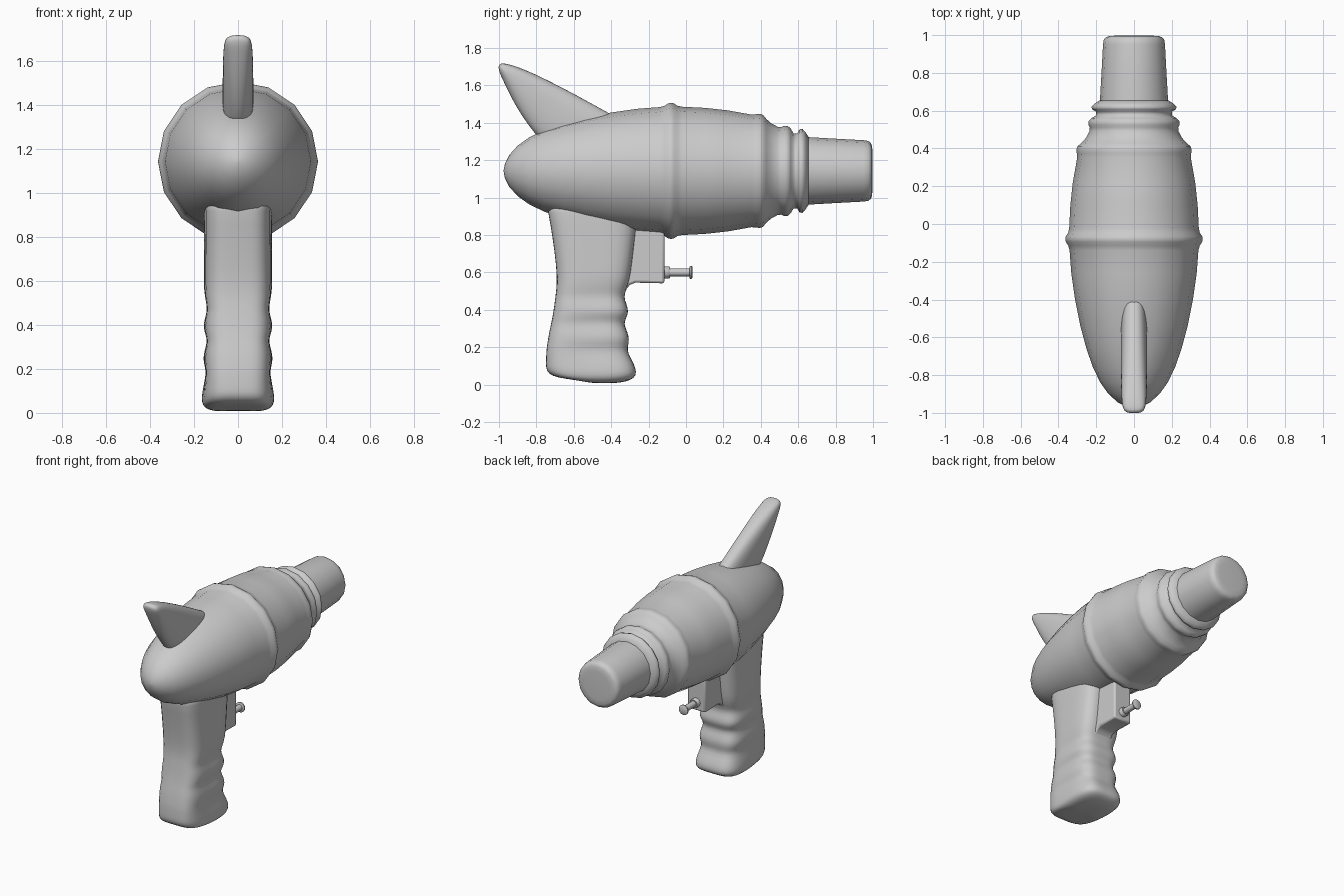
import bpy, bmesh, math
from mathutils import Vector

grey = bpy.data.materials.new("plain grey")
grey.diffuse_color = (0.6, 0.6, 0.6, 1)
AXIS_Z = 1.1425


def finish(name, bm, angle=60):
    bmesh.ops.recalc_face_normals(bm, faces=bm.faces)
    me = bpy.data.meshes.new(name)
    bm.to_mesh(me)
    bm.free()
    ob = bpy.data.objects.new(name, me)
    bpy.context.collection.objects.link(ob)
    me.materials.append(grey)
    bpy.ops.object.select_all(action='DESELECT')
    ob.select_set(True)
    bpy.context.view_layer.objects.active = ob
    bpy.ops.object.shade_smooth_by_angle(angle=math.radians(angle))
    return ob


def loft(name, rings, angle=60, subdiv=0):
    """Skin a list of equal-length point rings and cap both ends."""
    bm = bmesh.new()
    loops = [[bm.verts.new(p) for p in ring] for ring in rings]
    n = len(loops[0])
    for a, b in zip(loops, loops[1:]):
        for i in range(n):
            j = (i + 1) % n
            bm.faces.new((a[i], a[j], b[j], b[i]))
    bm.faces.new(loops[0])
    bm.faces.new(loops[-1])
    ob = finish(name, bm, angle)
    if subdiv:
        mod = ob.modifiers.new("smooth", 'SUBSURF')
        mod.levels = mod.render_levels = subdiv
    return ob


def turned(name, profile, z, sides, angle=60):
    """Round part along y from (y, radius) pairs."""
    turn = [2 * math.pi * i / sides for i in range(sides)]
    return loft(name, [[(r * math.cos(t), y, z + r * math.sin(t)) for t in turn]
                       for y, r in profile], angle)


def squircle(power, n=24):
    """Unit outline: power 2 is a circle, higher is a rounded square."""
    pts = []
    for i in range(n):
        t = 2 * math.pi * (i + 0.5) / n
        c, s = math.cos(t), math.sin(t)
        k = (abs(c) ** power + abs(s) ** power) ** (-1 / power)
        pts.append((c * k, s * k))
    return pts


# Rounded tail, swollen middle and stepped rings
turned("body", [
    (-0.975, 0.004), (-0.968, 0.04), (-0.945, 0.085), (-0.90, 0.135),
    (-0.84, 0.178), (-0.76, 0.217), (-0.66, 0.252), (-0.54, 0.284),
    (-0.40, 0.312), (-0.26, 0.332), (-0.14, 0.341), (-0.115, 0.348),
    (-0.095, 0.361), (-0.08, 0.364), (-0.065, 0.361), (-0.045, 0.348),
    (-0.02, 0.343), (0.10, 0.337), (0.22, 0.324), (0.35, 0.301),
    (0.375, 0.303), (0.395, 0.305), (0.412, 0.299), (0.43, 0.277),
    (0.455, 0.255), (0.49, 0.236), (0.51, 0.234), (0.525, 0.241),
    (0.545, 0.24), (0.56, 0.226), (0.575, 0.201), (0.595, 0.201),
    (0.607, 0.222), (0.622, 0.225), (0.638, 0.208), (0.655, 0.182)],
    AXIS_Z, 16)

# Tapered muzzle with softened rim
turned("muzzle", [(0.62, 0.181), (0.66, 0.180), (0.80, 0.172), (0.95, 0.164),
                  (0.975, 0.160), (0.988, 0.15), (0.995, 0.132), (0.997, 0.10)],
       AXIS_Z, 16)

# Swept fin: upper edge point, lower edge point, half thickness
fin = [((-0.27, 1.375), (-0.74, 1.26), 0.07), ((-0.42, 1.455), (-0.81, 1.345), 0.07),
       ((-0.58, 1.545), (-0.875, 1.43), 0.07), ((-0.75, 1.633), (-0.935, 1.535), 0.069),
       ((-0.87, 1.688), (-0.975, 1.62), 0.066), ((-0.945, 1.713), (-0.997, 1.667), 0.06),
       ((-0.975, 1.717), (-1.002, 1.69), 0.048), ((-0.989, 1.717), (-1.002, 1.705), 0.02)]
rings = []
for a, b, w in fin:
    a, b = Vector((0, *a)), Vector((0, *b))
    rings.append([(a + b) / 2 + (a - b) / 2 * v + Vector((u * w, 0, 0))
                  for u, v in squircle(2.6)])
loft("fin", rings, 80, 1)

# Grip: height, back y, front y, half width at the finger side
grip = [(1.0, -0.755, -0.25, 0.155), (0.93, -0.737, -0.255, 0.155),
        (0.78, -0.712, -0.272, 0.155), (0.64, -0.694, -0.288, 0.156),
        (0.56, -0.69, -0.30, 0.156), (0.51, -0.693, -0.318, 0.147),
        (0.47, -0.698, -0.334, 0.139), (0.43, -0.703, -0.318, 0.151),
        (0.39, -0.709, -0.306, 0.160), (0.355, -0.715, -0.32, 0.147),
        (0.325, -0.721, -0.334, 0.139), (0.28, -0.731, -0.312, 0.154),
        (0.24, -0.738, -0.303, 0.160), (0.20, -0.744, -0.312, 0.148),
        (0.17, -0.747, -0.312, 0.147), (0.11, -0.749, -0.277, 0.161),
        (0.065, -0.748, -0.264, 0.167), (0.035, -0.735, -0.275, 0.162),
        (0.015, -0.69, -0.32, 0.14), (0.004, -0.60, -0.40, 0.09)]
rings = []
for z, back, front, w in grip:
    ring = []
    for u, v in squircle(5):
        t = min(1, max(0, (v + 1) * 0.8))      # ripples fade toward the back
        half = w * t + min(w, 0.146) * (1 - t)
        lift = 0.022 * max(0, -v) if z < 0.1 else 0
        ring.append((u * half, (back + front) / 2 + v * (front - back) / 2, z + lift))
    rings.append(ring)
loft("grip", rings, 80, 1)

# Trigger housing: side outline with a curved blend into the grip
outline = [(-0.42, 0.90), (-0.42, 0.48), (-0.335, 0.48), (-0.32, 0.51),
           (-0.30, 0.533), (-0.27, 0.545), (-0.115, 0.541), (-0.115, 0.90)]
housing = loft("trigger_housing",
               [[(x, y, z) for y, z in outline] for x in (-0.07, 0.07)], 50)
bev = housing.modifiers.new("soft edges", 'BEVEL')
bev.width, bev.segments = 0.012, 2

# Trigger collar, rod and button
turned("trigger_collar", [(-0.13, 0.032), (-0.09, 0.032), (-0.085, 0.028)], 0.60, 16, 40)
turned("trigger_rod", [(-0.10, 0.021), (0.022, 0.021)], 0.60, 16, 40)
turned("trigger_button", [(0.018, 0.03), (0.022, 0.035), (0.030, 0.035),
                          (0.034, 0.03)], 0.60, 16, 40)
